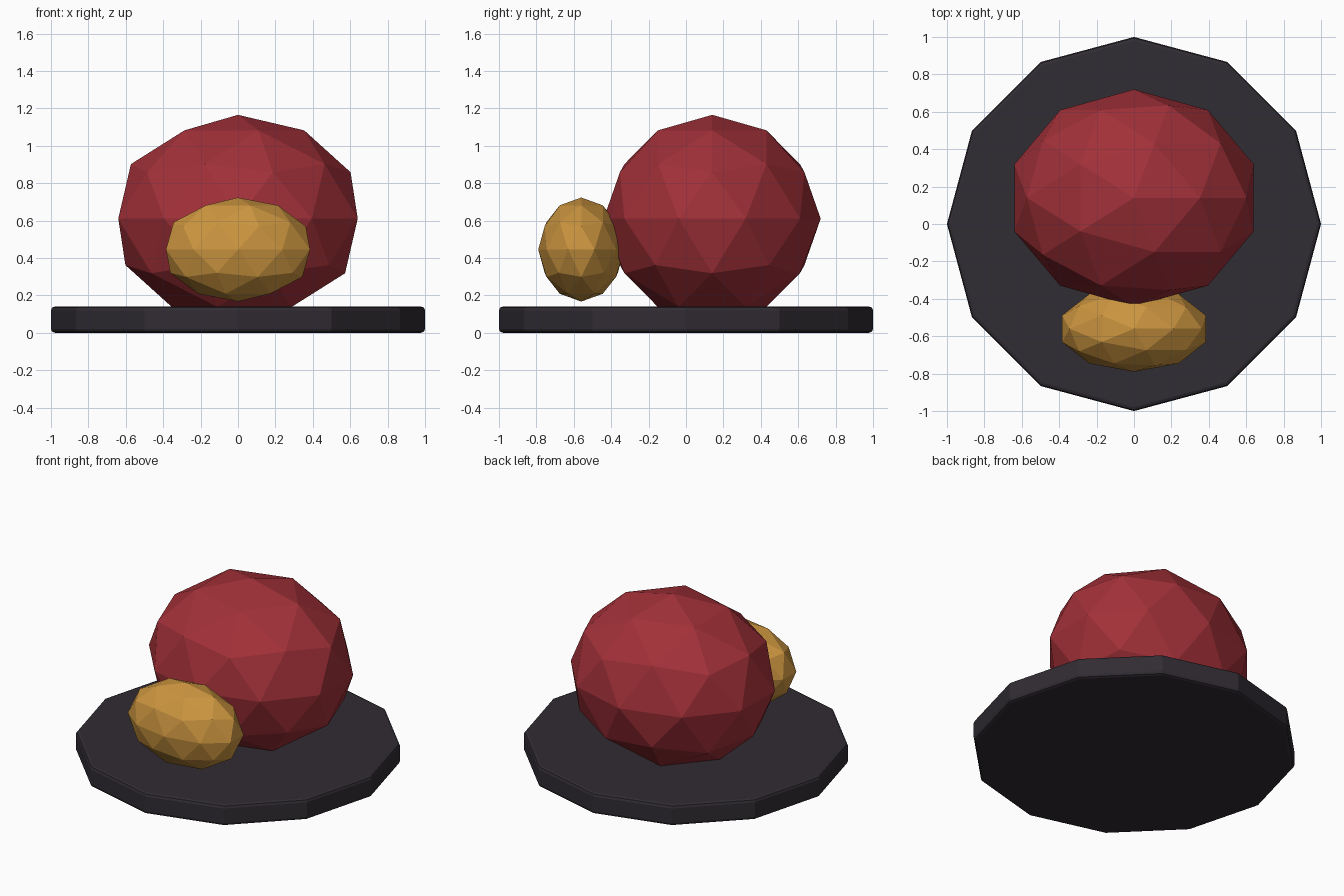
import bpy, math

if "Cube" in bpy.data.objects:
    bpy.data.objects.remove(bpy.data.objects["Cube"])


def paint(obj, name, color):
    mat = bpy.data.materials.new(name)
    mat.diffuse_color = (*color, 1)
    mat.use_nodes = True
    mat.node_tree.nodes["Principled BSDF"].inputs["Base Color"].default_value = mat.diffuse_color
    obj.data.materials.append(mat)


def faceted_ball(name, loc, radii, color):
    bpy.ops.mesh.primitive_ico_sphere_add(subdivisions=2, radius=1, location=loc)
    obj = bpy.context.object
    obj.name = name
    obj.scale = radii
    bpy.ops.object.transform_apply(location=False, rotation=False, scale=True)
    paint(obj, name + "_color", color)
    return obj


# Twelve-sided base disc with softened rims
bpy.ops.mesh.primitive_cylinder_add(vertices=12, radius=1, depth=0.14, location=(0, 0, 0.07))
base = bpy.context.object
base.name = "base_disc"
bevel = base.modifiers.new("rim_bevel", 'BEVEL')
bevel.width = 0.02
bevel.segments = 2
bevel.limit_method = 'ANGLE'
bevel.angle_limit = math.radians(45)
paint(base, "base_color", (0.03, 0.025, 0.033))

# Large red body sunk slightly into the base
faceted_ball("red_body", (0, 0.14, 0.61), (0.673, 0.58, 0.555), (0.36, 0.03, 0.04))

# Small gold ellipsoid at the front
faceted_ball("gold_nose", (0, -0.56, 0.445), (0.405, 0.23, 0.278), (0.6, 0.3, 0.05))
